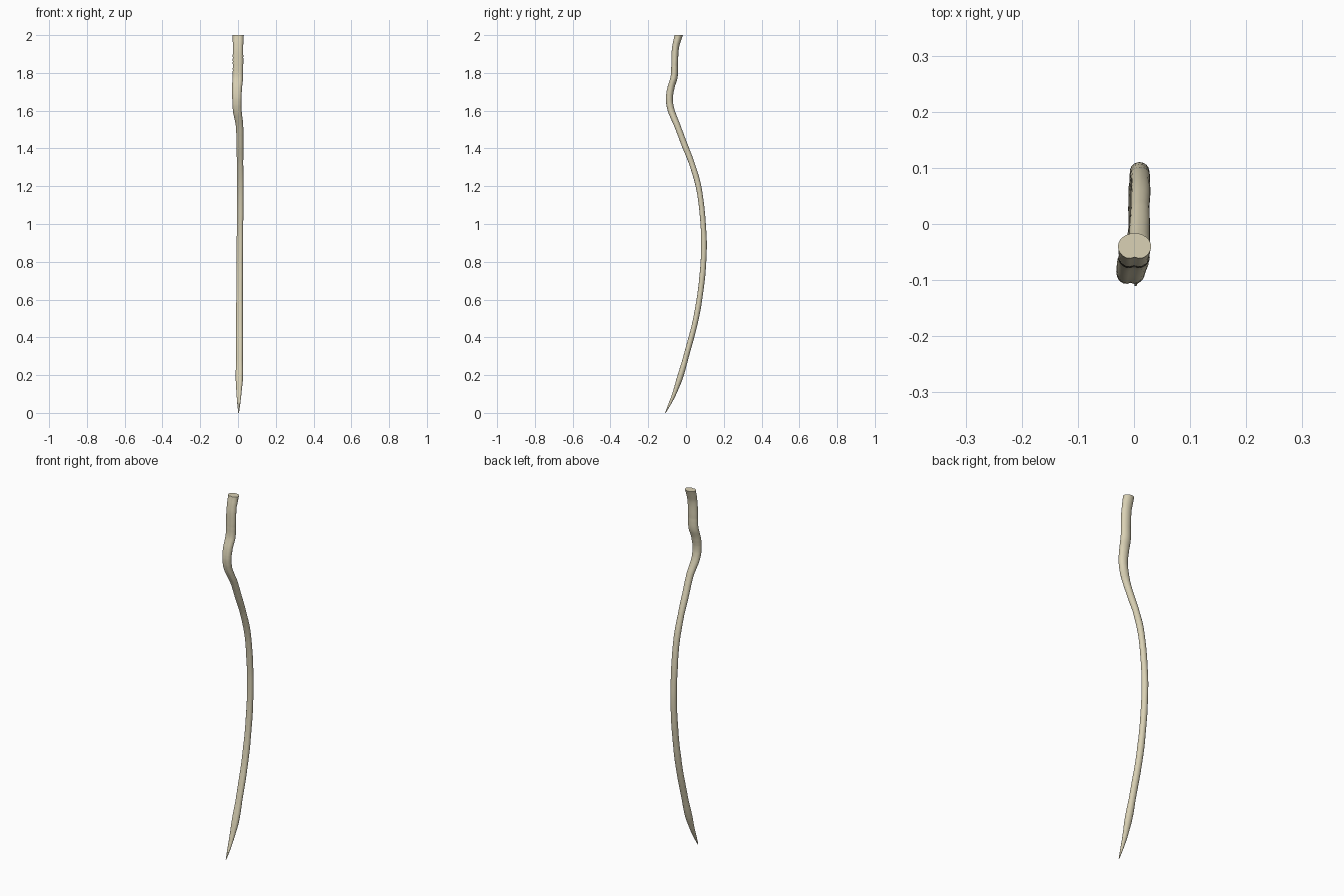
import bpy, bmesh, math, random

if "Cube" in bpy.data.objects:
    bpy.data.objects.remove(bpy.data.objects["Cube"])
random.seed(4)

# Stations along the stick: z, centre x, centre y, half width, half depth
STATIONS = [
    (0.00, 0.003, -0.109, 0.002, 0.002),
    (0.05, 0.004, -0.085, 0.008, 0.008),
    (0.10, 0.005, -0.063, 0.013, 0.012),
    (0.18, 0.007, -0.035, 0.019, 0.017),
    (0.30, 0.008, 0.000, 0.018, 0.016),
    (0.50, 0.008, 0.052, 0.018, 0.016),
    (0.70, 0.009, 0.083, 0.017, 0.016),
    (0.88, 0.010, 0.094, 0.017, 0.016),
    (1.05, 0.011, 0.086, 0.017, 0.015),
    (1.20, 0.012, 0.065, 0.017, 0.016),
    (1.32, 0.011, 0.030, 0.017, 0.017),
    (1.42, 0.010, -0.009, 0.018, 0.018),
    (1.52, 0.008, -0.047, 0.020, 0.019),
    (1.60, -0.004, -0.079, 0.023, 0.020),
    (1.66, -0.006, -0.089, 0.025, 0.020),
    (1.72, -0.005, -0.081, 0.026, 0.020),
    (1.78, -0.001, -0.064, 0.028, 0.020),
    (1.85, 0.000, -0.061, 0.028, 0.019),
    (1.93, 0.000, -0.057, 0.027, 0.019),
    (2.00, 0.001, -0.040, 0.030, 0.024),
]
SIDES, STEPS = 24, 8


def spline(a, b, c, d, t):
    """Non-uniform cubic through stations b and c."""
    h = c[0] - b[0]
    out = [b[0] + h * t]
    for k in range(1, 5):
        mb = (c[k] - a[k]) / (c[0] - a[0]) * h
        mc = (d[k] - b[k]) / (d[0] - b[0]) * h
        out.append((2*t**3 - 3*t**2 + 1) * b[k] + (t**3 - 2*t**2 + t) * mb
                   + (3*t**2 - 2*t**3) * c[k] + (t**3 - t**2) * mc)
    return out


rows = []
last = len(STATIONS) - 1
for i in range(last):
    quad = [STATIONS[min(max(i + j, 0), last)] for j in (-1, 0, 1, 2)]
    rows += [spline(*quad, s / STEPS) for s in range(STEPS)]
rows.append(STATIONS[-1])

# Grooved, slightly knobbly stick
bm = bmesh.new()
rings = []
for n, (z, cx, cy, hw, hd) in enumerate(rows):
    knob = 1 + 0.02 * math.sin(z * 37) + random.uniform(-0.012, 0.012)
    ring = []
    for s in range(SIDES):
        a = 2 * math.pi * s / SIDES - math.pi / 2
        off = (a + math.pi / 2 + math.pi) % (2 * math.pi) - math.pi
        groove = 1 - 0.2 * math.exp(-(off / 0.27) ** 2)
        r = knob * groove
        ring.append(bm.verts.new((cx + hw * r * math.cos(a),
                                  cy + hd * r * math.sin(a), z)))
    rings.append(ring)
for lo, hi in zip(rings, rings[1:]):
    for s in range(SIDES):
        t = (s + 1) % SIDES
        bm.faces.new((lo[s], lo[t], hi[t], hi[s]))
bm.faces.new(rings[0][::-1])
bm.faces.new(rings[-1])

mesh = bpy.data.meshes.new("wooden_stick")
bm.to_mesh(mesh)
bm.free()
stick = bpy.data.objects.new("wooden_stick", mesh)
bpy.context.collection.objects.link(stick)

# Pale wood
wood = bpy.data.materials.new("pale_wood")
wood.diffuse_color = (0.70, 0.64, 0.46, 1)
wood.use_nodes = True
wood.node_tree.nodes["Principled BSDF"].inputs["Base Color"].default_value = wood.diffuse_color
mesh.materials.append(wood)

bpy.context.view_layer.objects.active = stick
stick.select_set(True)
bpy.ops.object.shade_smooth_by_angle(angle=math.radians(40))
